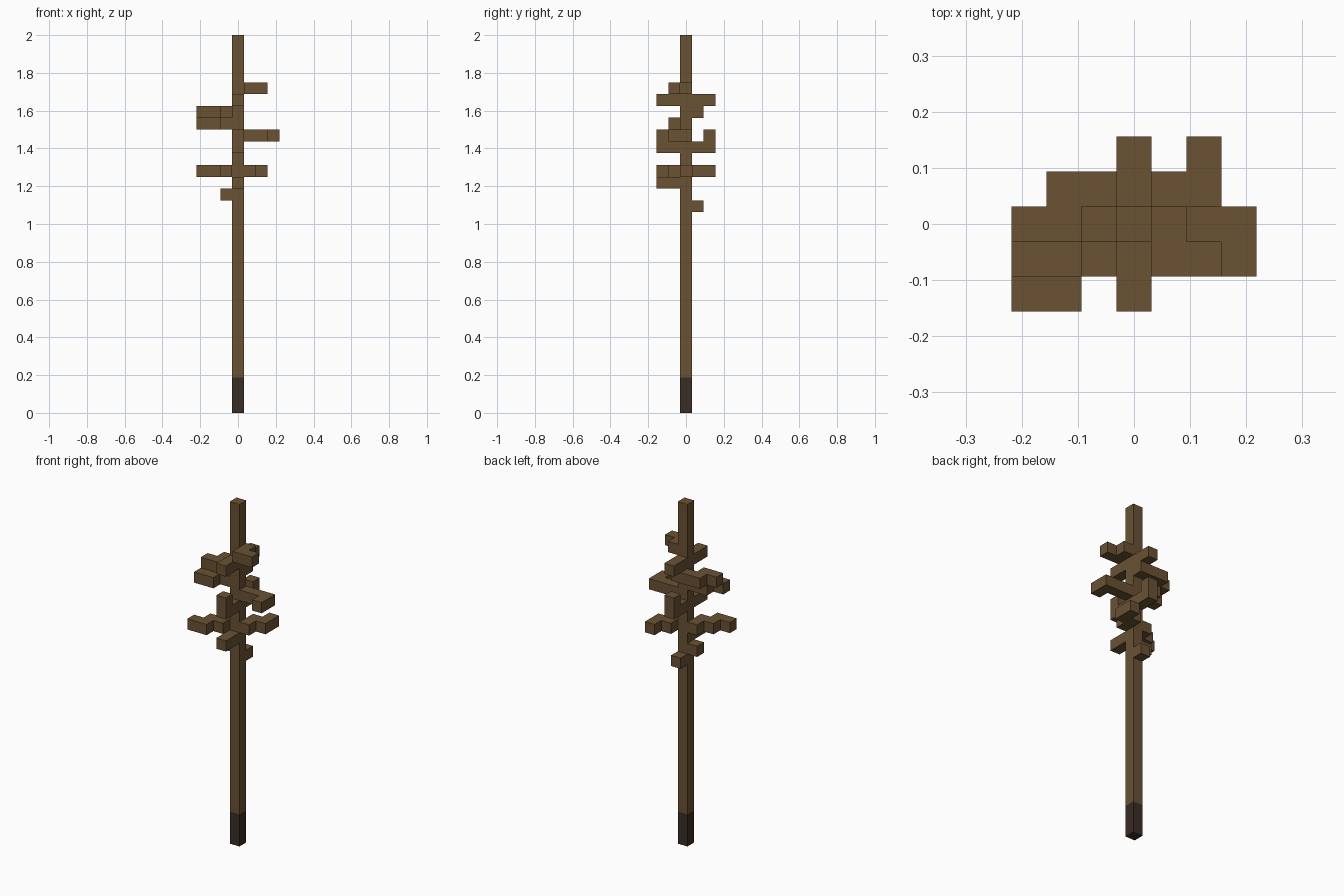
import bpy
import bmesh
from mathutils import Vector, Matrix

UNIT = 2 / 32  # edge length of one block

if "Cube" in bpy.data.objects:
    bpy.data.objects.remove(bpy.data.objects["Cube"], do_unlink=True)


def make_material(name, color):
    mat = bpy.data.materials.new(name)
    mat.use_nodes = True
    mat.diffuse_color = (*color, 1)
    bsdf = next(n for n in mat.node_tree.nodes if n.type == 'BSDF_PRINCIPLED')
    bsdf.inputs["Base Color"].default_value = (*color, 1)
    bsdf.inputs["Roughness"].default_value = 0.9
    return mat


bark = make_material("brown bark", (0.144, 0.084, 0.034))
charred = make_material("dark base", (0.042, 0.026, 0.018))


def finish(bm, name, mat):
    mesh = bpy.data.meshes.new(name)
    bm.to_mesh(mesh)
    bm.free()
    mesh.materials.append(mat)
    obj = bpy.data.objects.new(name, mesh)
    bpy.context.collection.objects.link(obj)


def post(name, low, high, mat):
    """Square post one block wide, between two block heights."""
    bm = bmesh.new()
    size = Matrix.Diagonal((UNIT, UNIT, (high - low) * UNIT, 1))
    lift = Matrix.Translation((0, 0, (low + high) / 2 * UNIT))
    bmesh.ops.create_cube(bm, size=1, matrix=lift @ size)
    finish(bm, name, mat)


def branch(name, level, cells, raised=()):
    """Chain of blocks at one level; raised blocks sit one level higher."""
    blocks = {(x, y, level) for x, y in cells}
    blocks |= {(x, y, level + 1) for x, y in raised}
    bm = bmesh.new()
    for block in blocks:
        center = Vector(block) + Vector((0, 0, 0.5))
        for axis in range(3):
            for sign in (-1, 1):
                n = Vector((0, 0, 0))
                n[axis] = sign
                beside = tuple(int(round(c)) for c in Vector(block) + n)
                # skip faces hidden by the next block or the trunk
                if beside in blocks or beside[:2] == (0, 0):
                    continue
                u = Vector((n.y, n.z, n.x))
                v = n.cross(u)
                corners = (-u - v, u - v, u + v, v - u)
                bm.faces.new([bm.verts.new((center + (n + c) / 2) * UNIT)
                              for c in corners])
    bmesh.ops.remove_doubles(bm, verts=bm.verts, dist=UNIT / 100)
    bmesh.ops.dissolve_limit(bm, angle_limit=0.01, verts=bm.verts, edges=bm.edges)
    finish(bm, name, bark)


# Trunk
post("trunk_base", 0, 3, charred)
post("trunk", 3, 32, bark)

# Short stubs low on the trunk
branch("back_stub", 17, [(0, 1)])
branch("right_stub", 18, [(-1, 0)])
branch("front_stub", 19, [(0, -1), (0, -2)])

# Lower stepped branches
branch("lower_right_branch", 20,
       [(-1, 0), (-1, -1), (-2, -1), (-2, -2), (-3, -2)])
branch("lower_left_branch", 20, [(1, 0), (1, 1), (2, 1), (2, 2)])

# Upturned front and back branches, mirrored
for side, s in (("front", -1), ("back", 1)):
    branch("upturned_" + side + "_branch", 22, [(0, s), (0, 2 * s)],
           raised=[(0, 2 * s)])
    branch("upper_" + side + "_branch", 26, [(0, s), (0, 2 * s)])

# Middle and upper side branches
branch("middle_left_branch", 23, [(1, 0), (2, 0), (3, 0), (3, -1)])
branch("middle_right_branch", 24, [(-1, 0), (-2, 0), (-2, -1), (-3, -1)])
branch("upper_right_branch", 25,
       [(0, 1), (-1, 1), (-2, 1), (-2, 0), (-3, 0)])
branch("top_left_branch", 27, [(1, 0), (1, -1), (2, -1)])
